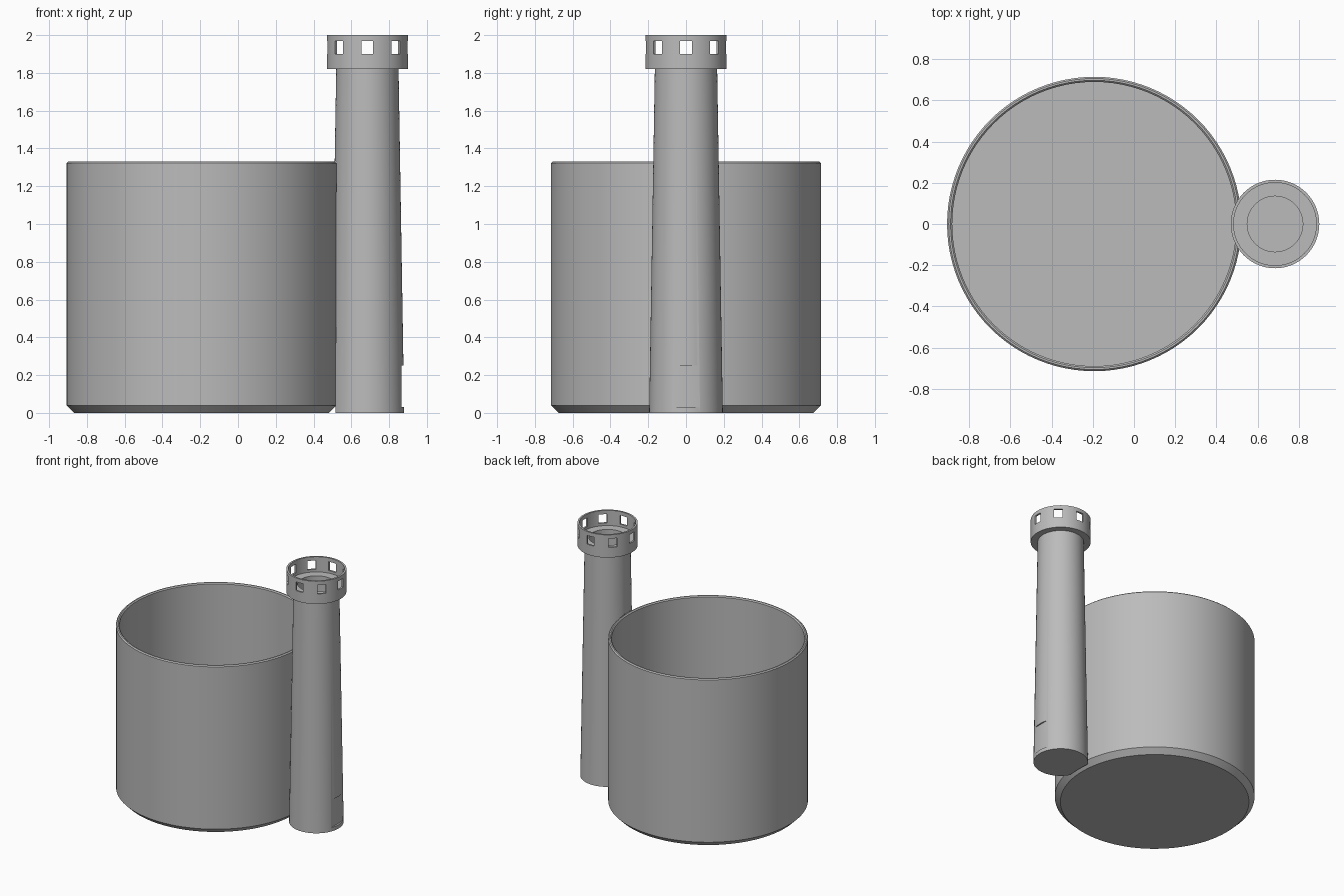
import bpy, bmesh
from math import radians, pi, sin, cos
from mathutils import Matrix

POT_X, TOWER_X = -0.193, 0.685
POT_R = 0.715

cube = bpy.data.objects.get("Cube")
if cube:
    bpy.data.objects.remove(cube)

grey = bpy.data.materials.new("plain grey")
grey.use_nodes = True
colour = (0.5, 0.5, 0.5, 1)
grey.diffuse_color = colour
grey.node_tree.nodes["Principled BSDF"].inputs["Base Color"].default_value = colour


def make_object(name, bm, x):
    bmesh.ops.recalc_face_normals(bm, faces=bm.faces)
    mesh = bpy.data.meshes.new(name)
    bm.to_mesh(mesh)
    bm.free()
    mesh.materials.append(grey)
    obj = bpy.data.objects.new(name, mesh)
    obj.location.x = x
    bpy.context.collection.objects.link(obj)
    return obj


def lathe(name, profile, x, steps):
    """Revolve a radius/height profile that starts and ends on the axis."""
    bm = bmesh.new()
    verts = [bm.verts.new((r, 0, z)) for r, z in profile]
    edges = [bm.edges.new(pair) for pair in zip(verts, verts[1:])]
    bmesh.ops.spin(bm, geom=verts + edges, axis=(0, 0, 1), cent=(0, 0, 0),
                   angle=2 * pi, steps=steps)
    bmesh.ops.remove_doubles(bm, verts=bm.verts, dist=0.0001)
    return make_object(name, bm, x)


def add_box(bm, centre, size, angle=0):
    matrix = (Matrix.Rotation(angle, 4, 'Z') @ Matrix.Translation(centre)
              @ Matrix.Diagonal((*size, 1)))
    bmesh.ops.create_cube(bm, size=1, matrix=matrix)


def activate(obj):
    bpy.ops.object.select_all(action='DESELECT')
    obj.select_set(True)
    bpy.context.view_layer.objects.active = obj


def cut(obj, cutter):
    cutter.hide_render = True
    mod = obj.modifiers.new("cut", 'BOOLEAN')
    mod.operation = 'DIFFERENCE'
    mod.solver = 'EXACT'
    mod.object = cutter
    activate(obj)
    bpy.ops.object.modifier_apply(modifier=mod.name)
    bpy.data.objects.remove(cutter)


# Open pot with a bevelled foot and a softened rim
pot = lathe("pot", [(0, 0), (0.675, 0), (POT_R, 0.04), (POT_R, 1.322),
                    (0.707, 1.33), (0.698, 1.33), (0.69, 1.322),
                    (0.69, 0.04), (0, 0.04)], POT_X, 96)

# Hollow tapered tower with a wider crown
tower = lathe("tower", [(0, 0), (0.195, 0), (0.165, 1.82), (0.215, 1.82),
                        (0.215, 2), (0.201, 2), (0.201, 1.88),
                        (0.135, 1.88), (0.135, 0.04), (0, 0.04)], TOWER_X, 64)

# Hollow in the tower's side where the pot nests
nest = lathe("nest_cutter", [(0, -0.1), (POT_R + 0.001, -0.1),
                             (POT_R + 0.001, 1.33), (0, 1.33)], POT_X, 96)
cut(tower, nest)

# Eight square windows around the crown
bm = bmesh.new()
for i in range(8):
    add_box(bm, (0.21, 0, 1.935), (0.08, 0.062, 0.07), i * pi / 4)
cut(tower, make_object("window_cutter", bm, TOWER_X))

# Shallow flat panel low on the outer side
bm = bmesh.new()
add_box(bm, (0.23, 0, 0.14), (0.1, 0.3, 0.22))
cut(tower, make_object("panel_cutter", bm, TOWER_X))

for obj in (pot, tower):
    activate(obj)
    bpy.ops.object.shade_smooth_by_angle(angle=radians(20))
